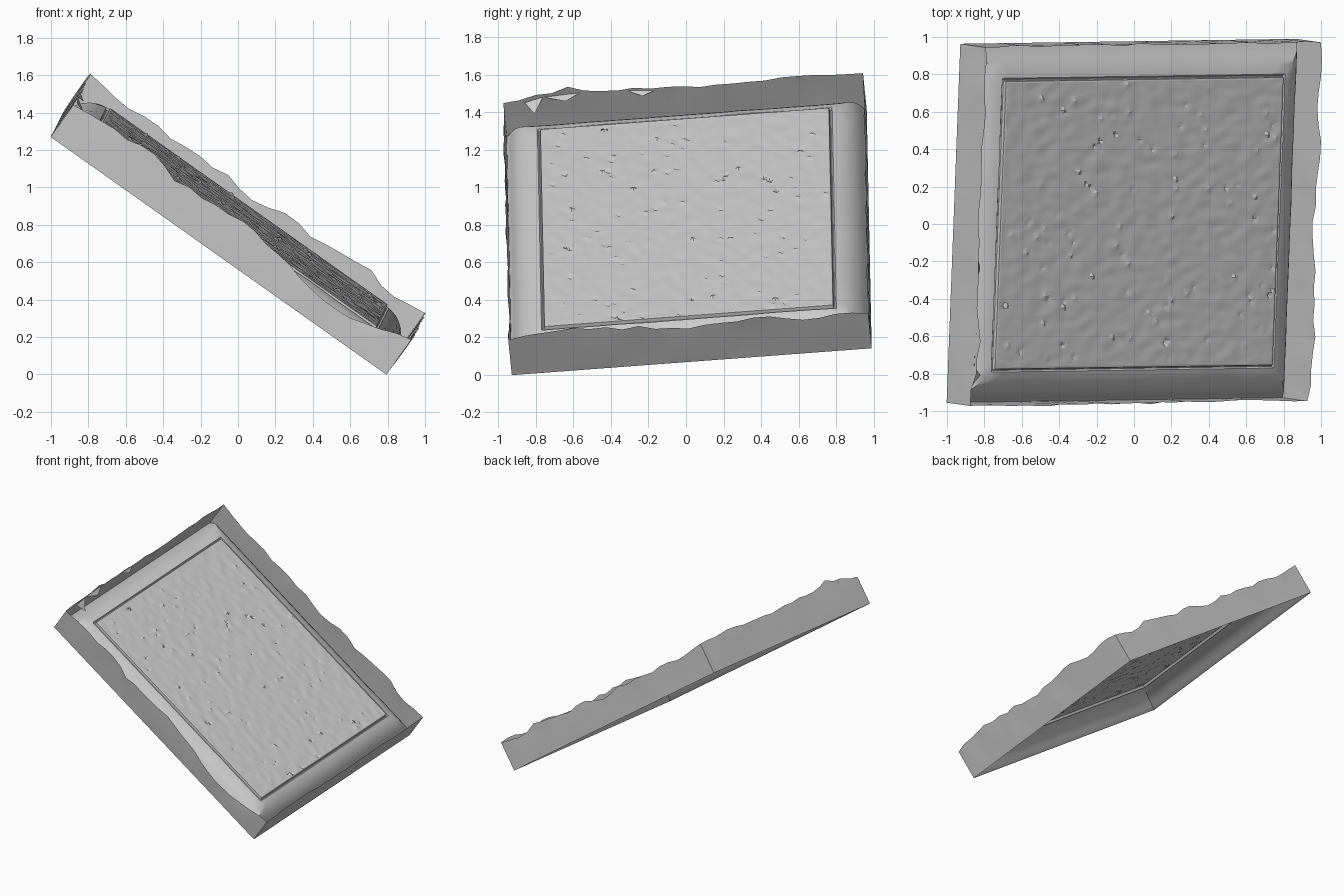
import bpy, bmesh, random
from mathutils import Vector, Matrix, noise

if "Cube" in bpy.data.objects:
    bpy.data.objects.remove(bpy.data.objects["Cube"])

random.seed(4)
L, W = 2.2, 1.925                     # frame size along and across the slope
RIM, DEPTH = 0.2, 0.168               # moulding width, panel recess

# Tilted frame axes: u down the slope, v across, n towards the open back
u = Vector((0.815, 0.012, -0.577)).normalized()
v = Vector((0.075, 1.92, 0.142))
v = (v - u * v.dot(u)).normalized()
n = u.cross(v)
TILT = Matrix.Translation((-0.0675, 0.0175, 0.706)) @ Matrix((u, v, n)).transposed().to_4x4()


def make(name, verts, faces, smooth=None):
    me = bpy.data.meshes.new(name)
    me.from_pydata(verts, [], faces)
    ob = bpy.data.objects.new(name, me)
    bpy.context.collection.objects.link(ob)
    bm = bmesh.new()
    bm.from_mesh(me)
    bmesh.ops.remove_doubles(bm, verts=bm.verts, dist=1e-5)
    bm.transform(TILT)
    bm.to_mesh(me)
    bm.free()
    if smooth:
        bpy.context.view_layer.objects.active = ob
        ob.select_set(True)
        bpy.ops.object.shade_smooth_by_angle(angle=smooth)
        ob.select_set(False)
    return ob


def corners(inset):
    a, b = L / 2 - inset, W / 2 - inset
    return [Vector((-a, -b, 0)), Vector((a, -b, 0)), Vector((a, b, 0)), Vector((-a, b, 0))]


# Cove moulding rising to a small step around the panel: (inset, height)
profile = [(0, 0), (0.01, 0.012), (0.022, 0.037), (0.04, 0.068), (0.06, 0.094),
           (0.09, 0.12), (0.12, 0.138), (0.15, 0.15), (0.174, 0.156), (0.182, 0.145),
           (0.187, 0.147), (0.191, 0.166), (RIM, DEPTH)]
SEG = 24
verts, faces = [], []
for i, (d, h) in enumerate(profile):
    c = corners(d)
    for k in range(4):
        for s in range(SEG):
            p = c[k].lerp(c[(k + 1) % 4], s / SEG)
            wob = 0.004 * noise.noise(p * 5) if 1 < i < 9 else 0
            verts.append((p.x, p.y, h + wob))
N = 4 * SEG
for i in range(len(profile) - 1):
    for j in range(N):
        k = (j + 1) % N
        faces.append((i * N + j, (i + 1) * N + j, (i + 1) * N + k, i * N + k))
make("cove_moulding", verts, faces, 0.6)

# Recessed panel with a faintly rough, pitted surface
NX, NY = 110, 92
a, b = L / 2 - RIM, W / 2 - RIM
verts, faces = [], []
for j in range(NY + 1):
    for i in range(NX + 1):
        x, y = -a + 2 * a * i / NX, -b + 2 * b * j / NY
        z = DEPTH
        if 0 < i < NX and 0 < j < NY:
            z += 0.004 * noise.noise(Vector((x * 12, y * 20, 0)))
            if random.random() < 0.008:
                z += random.choice((-1, 1)) * random.uniform(0.008, 0.014)
        verts.append((x, y, z))
for j in range(NY):
    for i in range(NX):
        q = j * (NX + 1) + i
        faces.append((q, q + NX + 1, q + NX + 2, q + 1))
make("panel", verts, faces, 0.5)


# Thin side walls with ragged top edges, heights listed along each side
def wall(name, k, heights):
    c = corners(0)
    p0, p1 = c[k], c[(k + 1) % 4]
    out = (p1 - p0).normalized().cross(Vector((0, 0, 1)))
    m = 2 * (len(heights) - 1)
    verts, faces = [], []
    for i in range(m + 1):
        lo, hi = heights[i // 2], heights[min(i // 2 + i % 2, len(heights) - 1)]
        end = i in (0, m)
        h = (lo + hi) / 2 + (0 if end else random.uniform(-0.01, 0.01))
        p = p0.lerp(p1, i / m)
        for f in (0, 0.5, 1):
            push = 0 if f == 0 or end else random.uniform(-0.004, 0.005)
            verts.append(p + out * push + Vector((0, 0, h * f)))
    for i in range(m):
        for r in range(2):
            A, B, C, D = 3 * i + r, 3 * i + 3 + r, 3 * i + 4 + r, 3 * i + 1 + r
            faces += [(A, B, C), (A, C, D)] if (i + r) % 2 else [(A, B, D), (B, C, D)]
    make(name, verts, faces, 0.2)


wall("front_wall", 0, [.21, .22, .23, .24, .2, .205, .22, .22, .19, .16, .13, .14, .19, .23])
wall("lower_wall", 1, [.23, .26, .28, .26, .25, .22, .23, .24, .26, .22, .24, .23])
wall("back_wall", 2, [.23, .2, .245, .24, .215, .235, .195, .22, .21, .215, .215, .21, .24])
wall("upper_wall", 3, [.24, .25, .26, .23, .235, .23, .24, .26, .25, .29, .25, .22])

# Torn scraps clinging to the rim of the upper wall
X = L / 2
scraps = [
    [(-X, -0.55, .25), (-X, -0.75, .24), (-X + 0.04, -0.63, .23)],
    [(-X, -0.75, .24), (-X + 0.01, -0.85, .22), (-X + 0.08, -0.8, .19)],
    [(-X, -0.15, .23), (-X, -0.3, .24), (-X + 0.03, -0.22, .22)],
]
make("torn_scraps", [p for t in scraps for p in t],
     [(3 * i, 3 * i + 1, 3 * i + 2) for i in range(len(scraps))])
